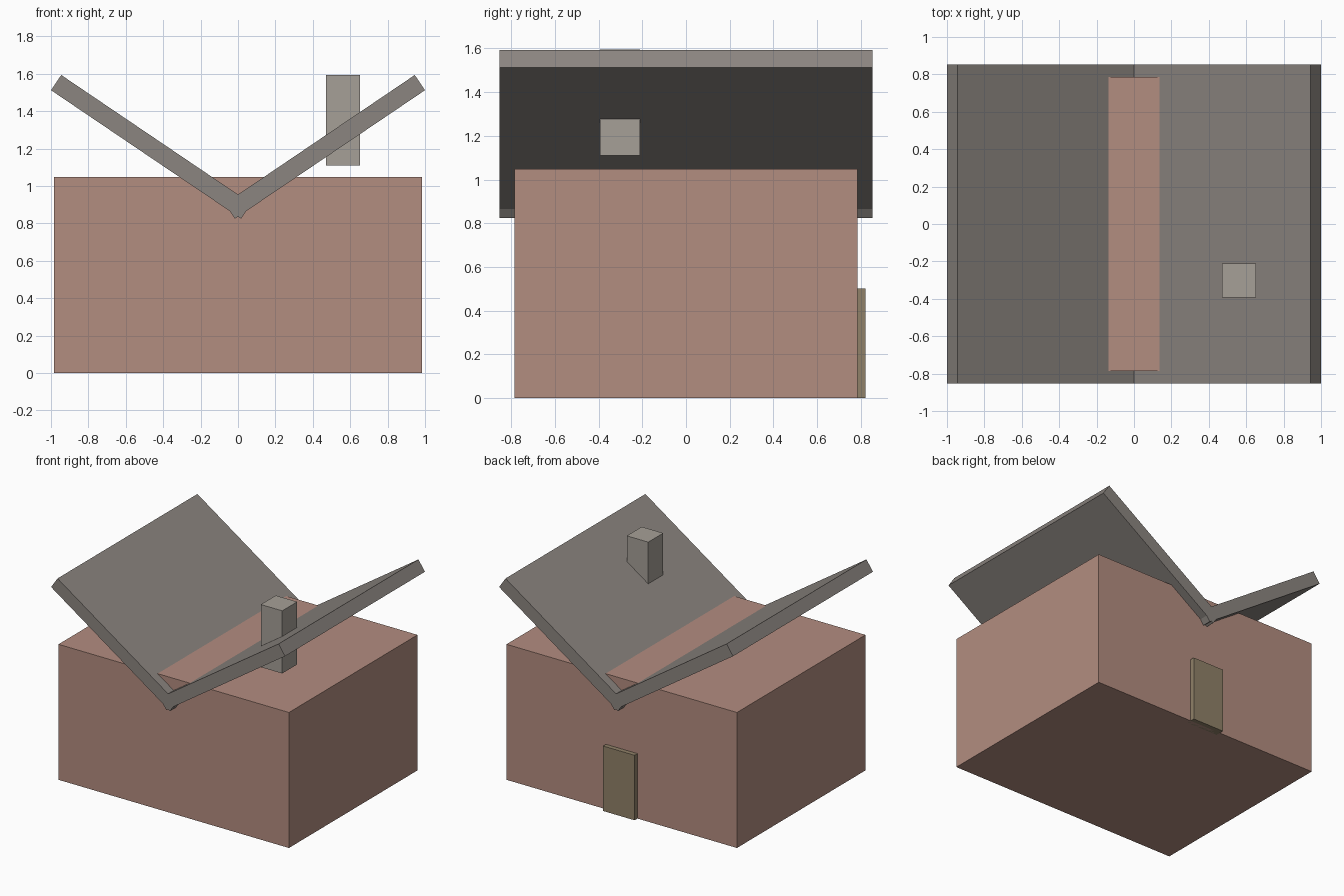
import bpy

if "Cube" in bpy.data.objects:
    bpy.data.objects.remove(bpy.data.objects["Cube"])


def material(name, rgb):
    m = bpy.data.materials.new(name)
    m.diffuse_color = (*rgb, 1)
    m.use_nodes = True
    m.node_tree.nodes["Principled BSDF"].inputs["Base Color"].default_value = m.diffuse_color
    return m


def prism(name, profile, y0, y1, mat):
    """Extrude a counter-clockwise (x, z) profile from y0 to y1."""
    n = len(profile)
    verts = [(x, y, z) for y in (y0, y1) for x, z in profile]
    faces = [tuple(range(n)), tuple(reversed(range(n, 2 * n)))]
    faces += [(i, i + n, (i + 1) % n + n, (i + 1) % n) for i in range(n)]
    mesh = bpy.data.meshes.new(name)
    mesh.from_pydata(verts, [], faces)
    mesh.materials.append(mat)
    obj = bpy.data.objects.new(name, mesh)
    bpy.context.collection.objects.link(obj)
    return obj


def box(name, x0, x1, y0, y1, z0, z1, mat):
    return prism(name, [(x0, z0), (x1, z0), (x1, z1), (x0, z1)], y0, y1, mat)


brick = material("wall_clay", (0.45, 0.266, 0.216))
slate = material("roof_slate", (0.26, 0.235, 0.215))
wood = material("door_wood", (0.28, 0.22, 0.14))
stone = material("chimney_stone", (0.38, 0.35, 0.31))

# House body, with the door on the back wall
box("walls", -0.985, 0.985, -0.785, 0.785, 0, 1.047, brick)
box("door", -0.135, 0.135, 0.75, 0.82, 0, 0.502, wood)

# Butterfly roof: two tilted slabs crossing at the central valley
slab = [(-0.016, 0.825), (1.0, 1.512), (0.945, 1.593), (-0.071, 0.906)]
prism("roof_right", slab, -0.854, 0.854, slate)
prism("roof_left", [(-x, z) for x, z in reversed(slab)], -0.854, 0.854, slate)

# Chimney through the right slab
box("chimney", 0.47, 0.653, -0.393, -0.21, 1.11, 1.594, stone)
